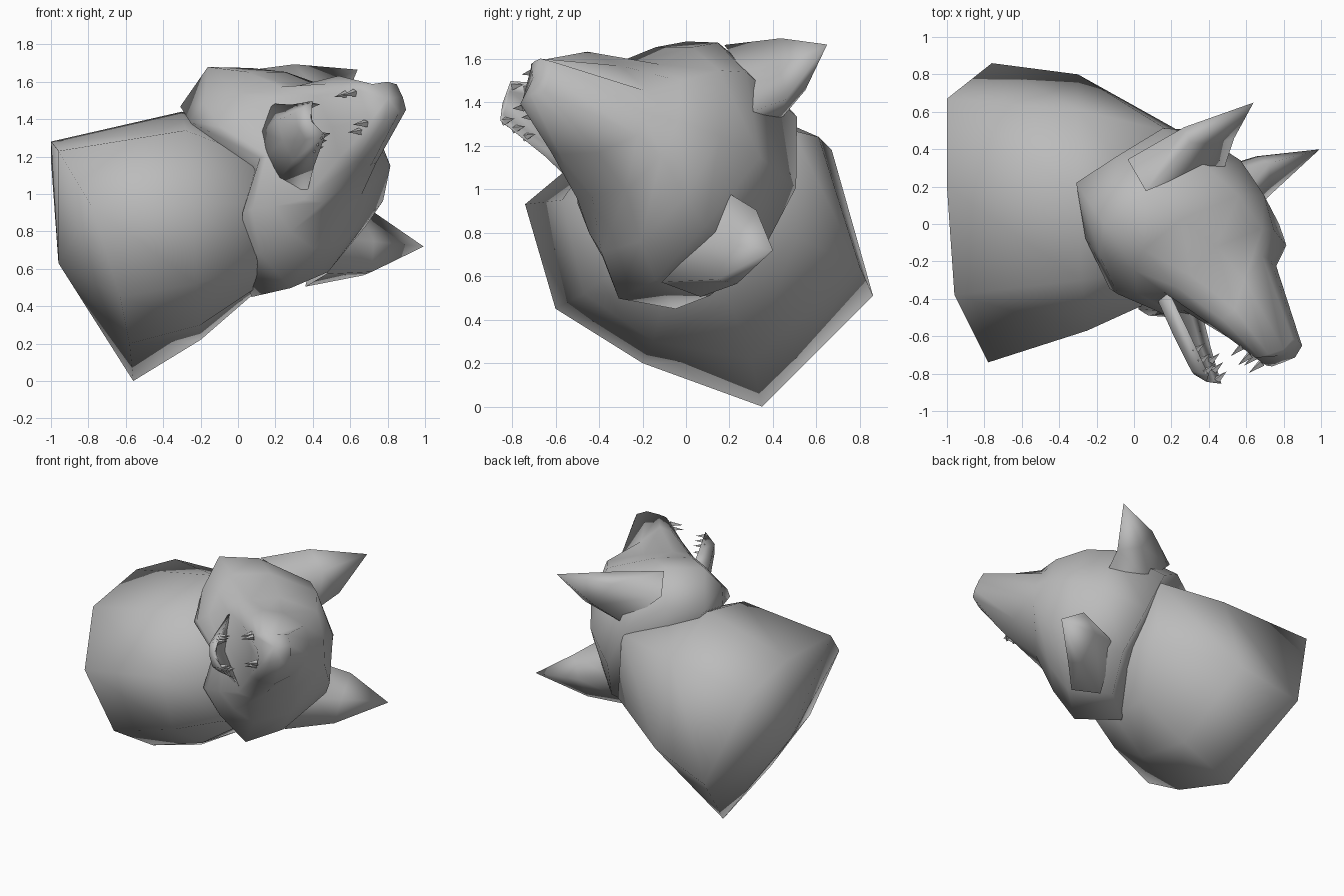
import bpy
import bmesh
from mathutils import Vector

if "Cube" in bpy.data.objects:
    bpy.data.objects.remove(bpy.data.objects["Cube"], do_unlink=True)

# One clay-like grey for everything
grey = bpy.data.materials.new("plain_grey")
grey.use_nodes = True
colour = (0.5, 0.5, 0.5, 1)
grey.diffuse_color = colour
grey.node_tree.nodes["Principled BSDF"].inputs["Base Color"].default_value = colour

# The head has its own tilted frame: side, forward and up directions
origin = Vector((0.233, 0.062, 1.096))
side = Vector((-0.34, 0.24, 0.91)).normalized()
up = Vector((0.764, 0.633, 0.12))
up = (up - side * up.dot(side)).normalized()
forward = up.cross(side)


def head_space(point):
    """Turn (side, up, forward) head coordinates into world space."""
    s, u, f = point
    return origin + side * s + up * u + forward * f


def world_space(point):
    return Vector(point)


def mirrored(point):
    return (-point[0], point[1], point[2])


def full_ring(half):
    """Close a half section that starts and ends on the middle plane."""
    return half + [mirrored(p) for p in reversed(half[1:-1])]


def loft(name, rings, start=None, end=None, place=world_space, smooth=True):
    """Skin a row of equal rings; close an end with a fan to a point."""
    bm = bmesh.new()
    loops = [[bm.verts.new(place(p)) for p in ring] for ring in rings]
    count = len(loops[0])
    for a, b in zip(loops, loops[1:]):
        for i in range(count):
            j = (i + 1) % count
            bm.faces.new((a[i], a[j], b[j], b[i]))
    for loop, tip in ((loops[0], start), (loops[-1], end)):
        if tip is not None:
            centre = bm.verts.new(place(tip))
            for i in range(count):
                bm.faces.new((loop[i], loop[(i + 1) % count], centre))
    bmesh.ops.recalc_face_normals(bm, faces=bm.faces)
    mesh = bpy.data.meshes.new(name)
    bm.to_mesh(mesh)
    bm.free()
    for face in mesh.polygons:
        face.use_smooth = smooth
    mesh.materials.append(grey)
    obj = bpy.data.objects.new(name, mesh)
    bpy.context.collection.objects.link(obj)
    return obj


# Neck: wide cut end, middle ring, and a narrow ring hidden in the head
neck_end = [(-.56, .35, 0), (-.76, .86, .51), (-1, .67, 1.18), (-1, .2, 1.28),
            (-.96, -.38, 1.23), (-.78, -.74, .93), (-.63, -.6, .45), (-.58, -.2, .2)]
neck_middle = [(-.2, .3, .22), (-.3, .8, .64), (-.3, .61, 1.24), (-.3, .15, 1.44),
               (-.28, -.3, 1.34), (-.25, -.57, .95), (-.22, -.47, .52), (-.2, -.15, .3)]
neck_front = [(.1, .2, .48), (.22, .51, .78), (.2, .49, 1.27), (.1, .1, 1.35),
              (.08, -.25, 1.2), (.08, -.42, .95), (.1, -.34, .62), (.1, -.1, .5)]
loft("neck", [neck_end, neck_middle, neck_front],
     start=(-.96, .1, .63), end=(.2, .05, .9))

# Head: half sections from the top of the skull round to the throat
nape = [(0, .33, -.32), (.35, .25, -.28), (.54, 0, -.24), (.56, -.27, -.265),
        (.4, -.43, -.05), (.23, -.51, .19), (0, -.41, .36)]
skull = [(0, .44, 0), (.39, .33, .12), (.6, 0, .08), (.65, -.27, .06),
         (.44, -.42, .1), (.24, -.49, .25), (0, -.39, .4)]
forehead = [(0, .43, .24), (.32, .36, .29), (.49, .06, .26), (.52, -.2, .27),
            (.41, -.32, .28), (.27, -.4, .33), (0, -.35, .42)]
brow = [(0, .36, .44), (.19, .34, .47), (.32, .1, .44), (.33, -.1, .48),
        (.34, -.2, .48), (.29, -.28, .43), (0, -.29, .46)]
muzzle = [(0, .25, .56), (.11, .24, .56), (.22, .1, .65), (.26, -.03, .76),
          (.23, -.12, .75), (.18, -.19, .72), (0, -.15, .7)]
nose = [(0, .11, 1.03), (.075, .1, 1.03), (.09, .03, 1.05), (.1, -.05, 1.02),
        (.1, -.1, 1), (.09, -.12, .98), (0, -.12, .98)]
loft("head", [full_ring(h) for h in (nape, skull, forehead, brow, muzzle, nose)],
     start=(0, -.1, -.2), end=(0, 0, 1.04), place=head_space)

# Lower jaw: shallow trough, from the hinge to the chin
hinge = [(0, -.32, .36), (.18, -.28, .4), (.28, -.25, .41), (.14, -.35, .38), (0, -.38, .38)]
jaw_middle = [(0, -.36, .62), (.11, -.34, .62), (.18, -.31, .64), (.12, -.4, .6), (0, -.42, .6)]
chin = [(0, -.4, .86), (.06, -.39, .87), (.1, -.375, .89), (.08, -.44, .8), (0, -.45, .79)]
loft("lower_jaw", [full_ring(h) for h in (hinge, jaw_middle, chin)],
     start=(0, -.3, .34), end=(0, -.42, .87), place=head_space)

# Ears: pointed, with a broad base sunk into the skull
ear_base = [(.2, .36, .07), (.42, .24, .05), (.6, .01, .05), (.58, .03, -.17), (.29, .25, -.19)]
ear_middle = [(.28, .52, 0), (.45, .43, .02), (.61, .36, 0), (.59, .38, -.1), (.39, .47, -.13)]
ear_tip = (.52, .75, .017)
for word, turn in (("left", mirrored), ("right", tuple)):
    loft(word + "_ear", [[turn(p) for p in ring] for ring in (ear_base, ear_middle)],
         end=turn(ear_tip), place=head_space)


def tooth(name, s, u, f, height):
    """A small four-sided spike."""
    w = 0.022
    base = [(s - w, u, f), (s, u, f + w), (s + w, u, f), (s, u, f - w)]
    loft(name, [base], start=(s, u, f), end=(s * .95, u + height, f),
         place=head_space, smooth=False)


# Teeth: rows along both jaws
for word, sign in (("left", -1), ("right", 1)):
    for n in range(3):
        tooth(f"{word}_lower_tooth_{n}", sign * (.09 + .015 * n), -.385 + .012 * n,
              .86 - .06 * n, .075)
    for n in range(2):
        tooth(f"{word}_upper_tooth_{n}", sign * (.09 + .02 * n), -.13,
              .95 - .06 * n, -.09)
